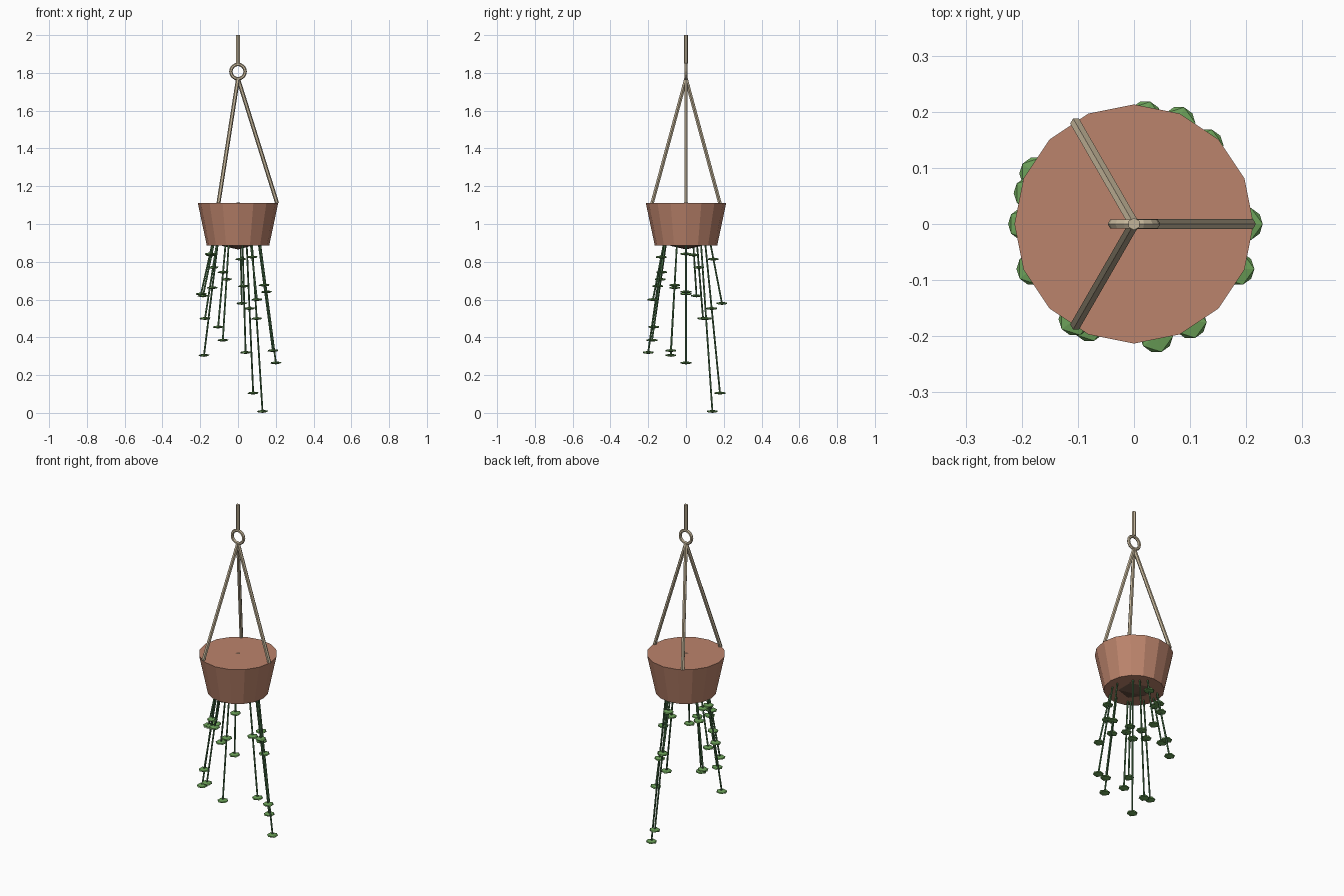
import bpy, math
from mathutils import Vector

if "Cube" in bpy.data.objects:
    bpy.data.objects.remove(bpy.data.objects["Cube"])


def material(name, rgb):
    m = bpy.data.materials.new(name)
    m.diffuse_color = (*rgb, 1)
    m.use_nodes = True
    m.node_tree.nodes["Principled BSDF"].inputs["Base Color"].default_value = m.diffuse_color
    return m


CLAY = material("clay", (0.50, 0.23, 0.15))
SOIL = material("soil", (0.16, 0.09, 0.06))
ROPE = material("rope", (0.55, 0.46, 0.32))
STEM = material("stem", (0.08, 0.20, 0.08))
LEAF = material("leaf", (0.15, 0.36, 0.10))


def finish(name, mat):
    ob = bpy.context.object
    ob.name = name
    ob.data.materials.append(mat)
    return ob


def rod(name, a, b, radius, sides, mat):
    a, b = Vector(a), Vector(b)
    d = b - a
    bpy.ops.mesh.primitive_cylinder_add(
        vertices=sides, radius=radius, depth=d.length, location=(a + b) / 2,
        rotation=d.to_track_quat('Z', 'Y').to_euler())
    return finish(name, mat)


def leaf(name, p):
    bpy.ops.mesh.primitive_ico_sphere_add(subdivisions=1, radius=0.033, location=p)
    ob = finish(name, LEAF)
    ob.scale = (1, 1, 0.25)


# Tapered pot
bpy.ops.mesh.primitive_cone_add(vertices=16, radius1=0.165, radius2=0.213,
                                depth=0.227, location=(0, 0, 0.9985))
finish("pot", CLAY)

# Soil mass, just showing through the pot's top and base
bpy.ops.mesh.primitive_ico_sphere_add(subdivisions=2, radius=0.16, location=(0, 0, 0.99))
finish("soil", SOIL).scale = (1, 1, 0.78)

# Ring, hook rod and three hanging ropes
bpy.ops.mesh.primitive_torus_add(major_radius=0.038, minor_radius=0.009,
                                 major_segments=16, minor_segments=6,
                                 location=(0, 0, 1.807), rotation=(math.pi / 2, 0, 0))
finish("hanging_ring", ROPE)
rod("hook_rod", (0, 0, 1.85), (0, 0, 2.0), 0.011, 6, ROPE)
for i in range(3):
    a = math.tau * i / 3
    rod(f"rope_{i + 1}", (0.207 * math.cos(a), 0.207 * math.sin(a), 1.11),
        (0, 0, 1.77), 0.0105, 6, ROPE)

# Trailing vines: straight stems with a middle leaf and an end leaf
tips = [(0.13, 0.14, 0.008), (0.08, 0.18, 0.105), (0.2, 0, 0.265),
        (-0.18, -0.08, 0.305), (0.04, -0.2, 0.32), (0.185, -0.08, 0.33),
        (-0.08, -0.18, 0.385), (-0.105, -0.17, 0.455), (-0.175, 0.09, 0.5),
        (0.02, 0.19, 0.58), (0.10, -0.175, 0.60), (-0.195, 0, 0.63),
        (-0.185, 0.055, 0.62)]
for i, tip in enumerate(tips, 1):
    tip = Vector(tip)
    flat = Vector((tip.x, tip.y, 0)).normalized()
    start = flat * 0.09 + Vector((0, 0, 1.10))
    rod(f"vine_{i}", start, tip, 0.005, 5, STEM)
    leaf(f"vine_{i}_middle_leaf", start.lerp(tip, 0.55))
    leaf(f"vine_{i}_end_leaf", tip)
